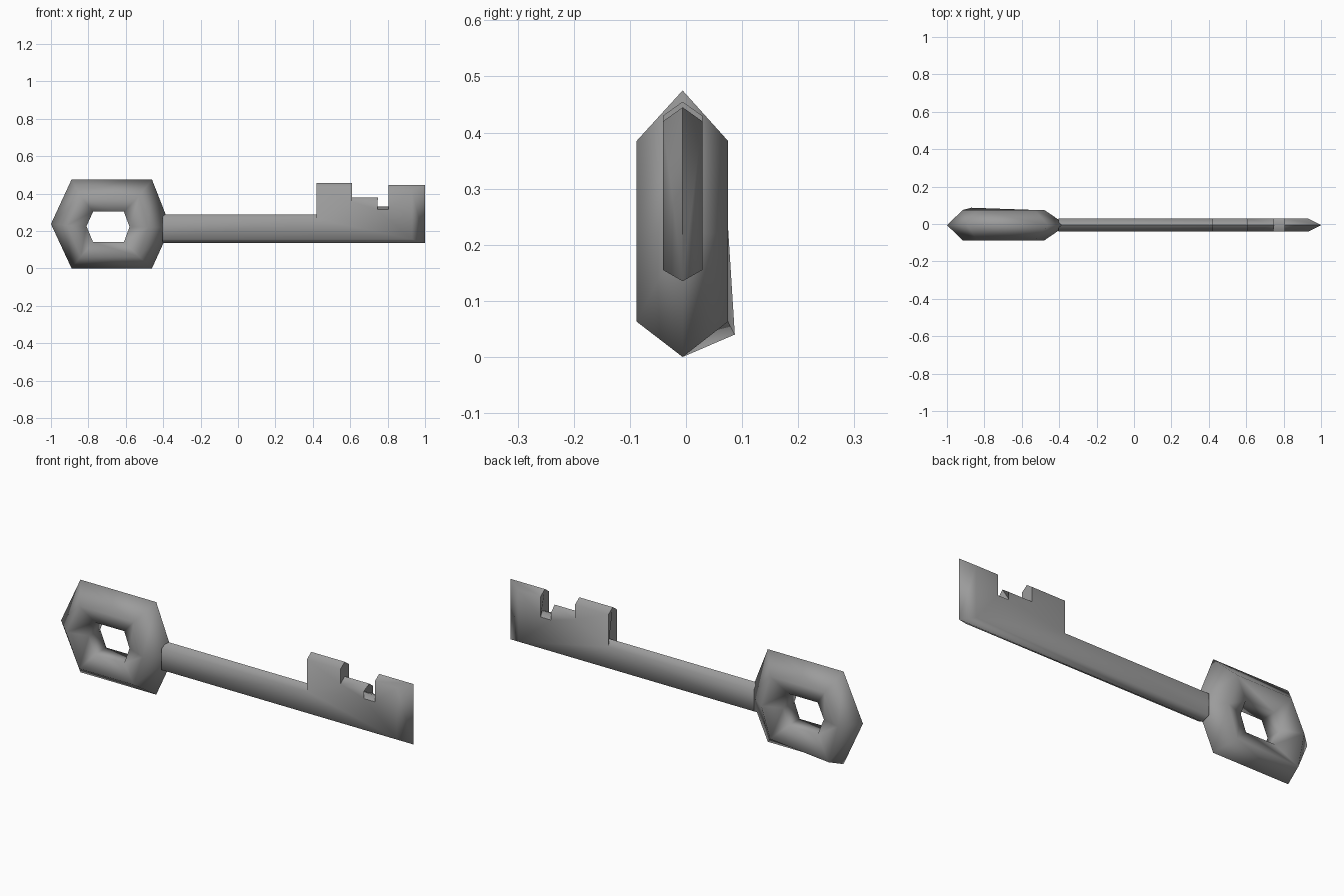
import bpy, bmesh

if "Cube" in bpy.data.objects:
    bpy.data.objects.remove(bpy.data.objects["Cube"])

MID_Y = -0.006

grey = bpy.data.materials.new("dark_grey")
grey.diffuse_color = (.33, .33, .33, 1)
grey.use_nodes = True
grey.node_tree.nodes["Principled BSDF"].inputs["Base Color"].default_value = grey.diffuse_color


def finish(name, bm, angle):
    bmesh.ops.recalc_face_normals(bm, faces=bm.faces[:])
    mesh = bpy.data.meshes.new(name)
    bm.to_mesh(mesh)
    bm.free()
    mesh.materials.append(grey)
    ob = bpy.data.objects.new(name, mesh)
    bpy.context.collection.objects.link(ob)
    bpy.ops.object.select_all(action='DESELECT')
    ob.select_set(True)
    bpy.context.view_layer.objects.active = ob
    bpy.ops.object.shade_smooth_by_angle(angle=angle)
    return ob


def loop(bm, pts, y):
    return [bm.verts.new((x, MID_Y + y, z)) for x, z in pts]


def bridge(bm, a, b):
    n = len(a)
    for i in range(n):
        j = (i + 1) % n
        bm.faces.new((a[i], a[j], b[j], b[i]))


# Bow: hexagonal ring with a pointed outer edge and a flat-walled hole
outer = [(-1, .237), (-.89, .475), (-.46, .475), (-.36, .22), (-.46, 0), (-.89, 0)]
ridge = [(-.915, .23), (-.84, .385), (-.53, .385), (-.48, .22), (-.53, .063), (-.84, .063)]
inner = [(-.81, .225), (-.775, .303), (-.61, .303), (-.58, .222), (-.61, .14), (-.775, .14)]
back = ridge[:-1] + [(-.87, .04)]  # one dented corner at the back

bm = bmesh.new()
rings = [loop(bm, outer, 0), loop(bm, ridge, -.082), loop(bm, inner, -.045),
         loop(bm, inner, .045), loop(bm, back, .081)]
rings[4][5].co.y = .087
for i in range(5):
    bridge(bm, rings[i], rings[(i + 1) % 5])
finish("bow", bm, 3.14)

# Blade: shaft and teeth, pointed rim outline between two flat sides
rim = [(-.40, .135), (1, .135), (1, .445), (.805, .445), (.82, .33), (.70, .33),
       (.75, .38), (.61, .38), (.61, .455), (.42, .455), (.45, .288), (-.40, .288)]
flat = [(-.405, .155), (.93, .155), (.93, .42), (.805, .42), (.805, .315), (.745, .315),
        (.745, .355), (.61, .355), (.61, .43), (.42, .43), (.42, .265), (-.405, .265)]

bm = bmesh.new()
mid = loop(bm, rim, 0)
caps = []
for y in (-.035, .035):
    side = loop(bm, flat, y)
    bridge(bm, mid, side)
    caps.append(bm.faces.new(side))
bm.normal_update()
bmesh.ops.triangulate(bm, faces=caps)
finish("shaft_and_teeth", bm, 1.15)
